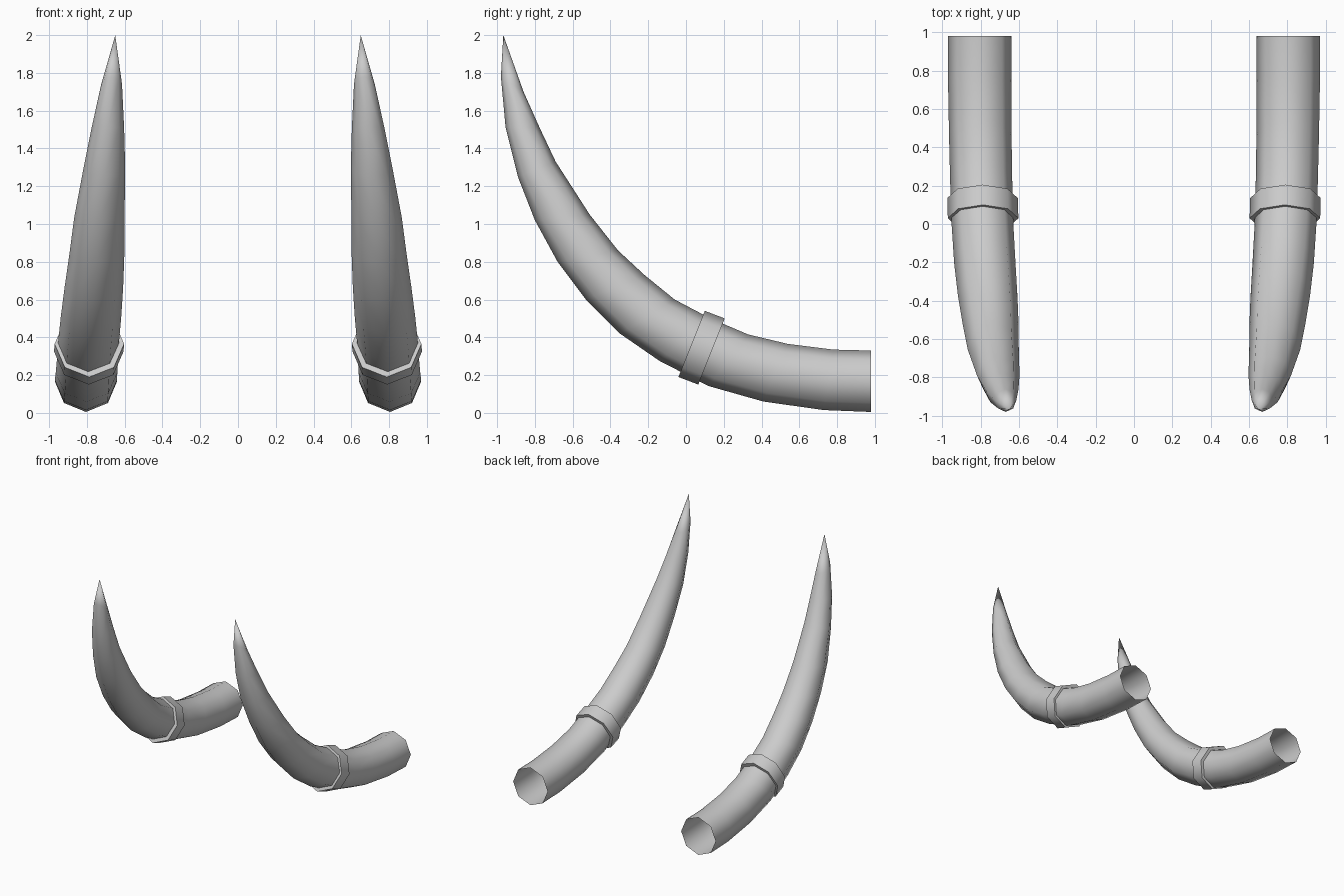
import bpy
import bmesh
from math import sin, cos, pi, radians
from mathutils import Vector

if "Cube" in bpy.data.objects:
    bpy.data.objects.remove(bpy.data.objects["Cube"])

SIDES = 8


def section(bm, inner, outer, cx, hw):
    """Octagonal loop between an inner (upper) and outer (lower) y,z point."""
    a = Vector((cx, *inner))
    b = Vector((cx, *outer))
    mid, up, side = (a + b) / 2, (a - b) / 2, Vector((hw, 0, 0))
    return [bm.verts.new(mid + up * cos(2 * pi * i / SIDES) + side * sin(2 * pi * i / SIDES))
            for i in range(SIDES)]


def bridge(bm, a, b):
    for i in range(SIDES):
        j = (i + 1) % SIDES
        bm.faces.new((a[i], a[j], b[j], b[i]))


def finish(bm, name):
    """Make a smooth object and mirror it to the other side."""
    bmesh.ops.recalc_face_normals(bm, faces=bm.faces[:])
    me = bpy.data.meshes.new(name)
    bm.to_mesh(me)
    bm.free()
    ob = bpy.data.objects.new(name, me)
    bpy.context.collection.objects.link(ob)
    bpy.ops.object.select_all(action='DESELECT')
    ob.select_set(True)
    bpy.context.view_layer.objects.active = ob
    bpy.ops.object.shade_smooth_by_angle(angle=radians(60))
    mod = ob.modifiers.new("mirror", 'MIRROR')
    mod.use_mirror_merge = False
    return ob


# Tusk: inner edge (y, z), outer edge (y, z), centre x, half width
stations = [
    ((.98, .33), (.98, .005), .805, .165),
    ((.78, .335), (.73, .015), .805, .165),
    ((.54, .365), (.41, .06), .802, .163),
    ((.33, .415), (.12, .142), .797, .162),
    ((.13, .50), (-.14, .275), .79, .161),
    ((-.06, .60), (-.35, .42), .778, .16),
    ((-.22, .73), (-.53, .60), .763, .155),
    ((-.36, .86), (-.68, .80), .748, .146),
    ((-.51, 1.05), (-.80, 1.02), .734, .133),
    ((-.69, 1.33), (-.89, 1.25), .708, .111),
    ((-.775, 1.51), (-.955, 1.51), .689, .086),
    ((-.86, 1.70), (-.98, 1.78), .669, .055),
]
bm = bmesh.new()
loops = [section(bm, *s) for s in stations]
for a, b in zip(loops, loops[1:]):
    bridge(bm, a, b)
tip = bm.verts.new((.65, -.967, 2.0))
for i in range(SIDES):
    bm.faces.new((loops[-1][i], loops[-1][(i + 1) % SIDES], tip))
finish(bm, "tusk")

# Band around the tusk: closed square-edged ring
bm = bmesh.new()
front, back = ((.10, .54), (-.04, .19)), ((.205, .50), (.065, .15))


def shrink(pair, k):
    a, b = Vector(pair[0]), Vector(pair[1])
    m = (a + b) / 2
    return m + (a - m) * k, m + (b - m) * k


rings = [section(bm, *front, .787, .184), section(bm, *back, .79, .184),
         section(bm, *shrink(back, .82), .79, .15), section(bm, *shrink(front, .82), .787, .15)]
for k in range(4):
    bridge(bm, rings[k], rings[(k + 1) % 4])
finish(bm, "tusk_band")
